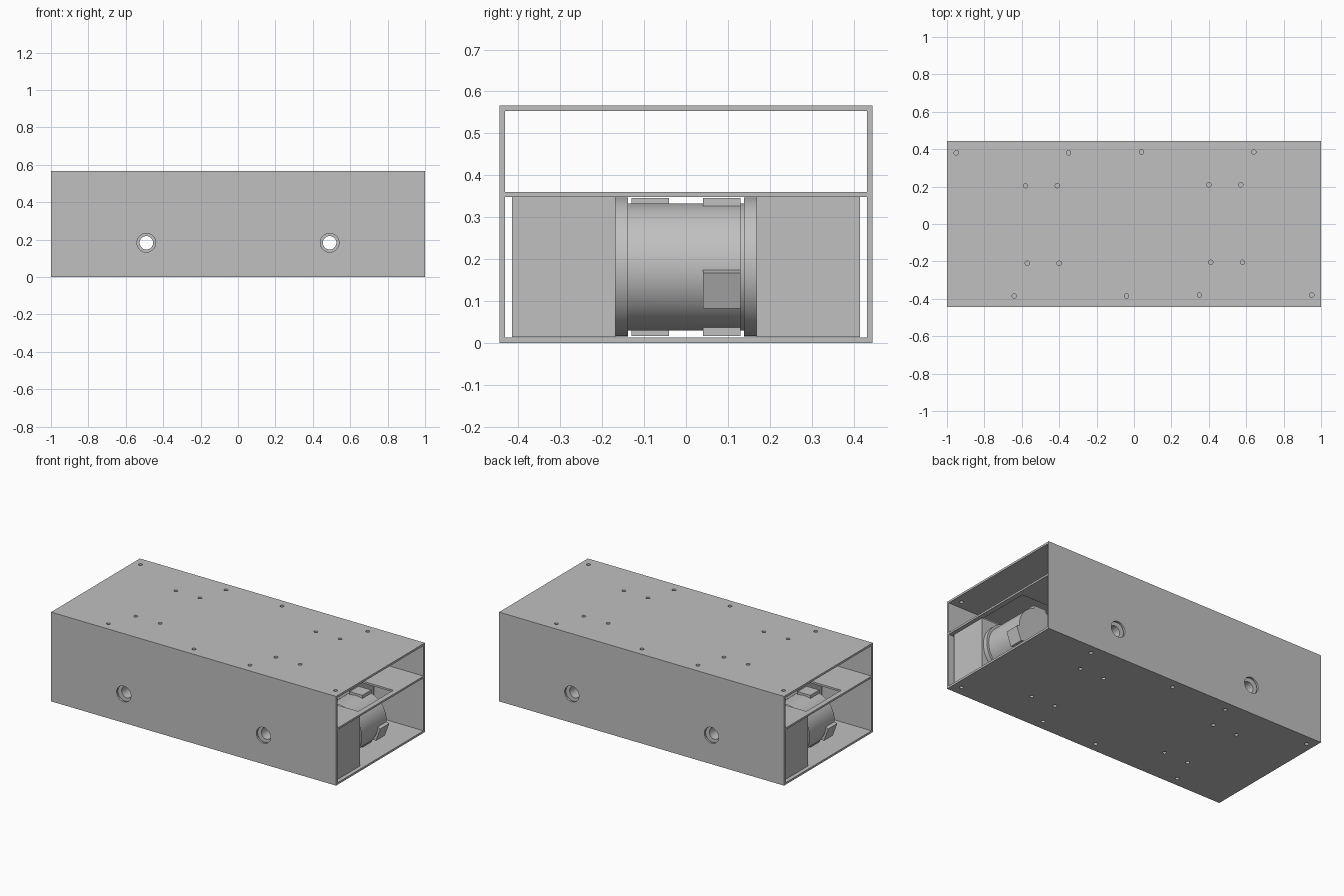
import bpy
from math import pi, cos, sin
from mathutils import Vector

if "Cube" in bpy.data.objects:
    bpy.data.objects.remove(bpy.data.objects["Cube"])

grey = bpy.data.materials.new("plain_grey")
grey.use_nodes = True
colour = (0.53, 0.53, 0.53, 1)
grey.diffuse_color = colour
grey.node_tree.nodes["Principled BSDF"].inputs["Base Color"].default_value = colour

WALL = 0.013
TOP, HALF_Y = 0.566, 0.445
SHELF_LOW, SHELF_TOP = 0.348, 0.36
AXLE_X, AXLE_Z = 0.49, 0.183
MOTOR_Z = 0.181


def finish(ob, name):
    ob.name = name
    ob.data.materials.clear()
    ob.data.materials.append(grey)
    return ob


def box(name, low, high):
    low, high = Vector(low), Vector(high)
    bpy.ops.mesh.primitive_cube_add(size=1, location=(low + high) / 2)
    ob = bpy.context.object
    ob.scale = high - low
    bpy.ops.object.transform_apply(location=True, rotation=True, scale=True)
    return finish(ob, name)


def rod(name, radius, low, high, axis, sides=48):
    """Cylinder between two points that differ along one axis."""
    low, high = Vector(low), Vector(high)
    turn = (pi / 2, 0, 0) if axis == "y" else (0, 0, 0)
    bpy.ops.mesh.primitive_cylinder_add(vertices=sides, radius=radius,
        depth=(high - low).length, location=(low + high) / 2, rotation=turn)
    bpy.ops.object.transform_apply(location=True, rotation=True, scale=True)
    return finish(bpy.context.object, name)


def combine(target, others, operation="DIFFERENCE"):
    for other in others:
        other.hide_render = True
        mod = target.modifiers.new("combine", "BOOLEAN")
        mod.operation, mod.solver, mod.object = operation, "EXACT", other
        bpy.context.view_layer.objects.active = target
        bpy.ops.object.modifier_apply(modifier=mod.name)
        bpy.data.objects.remove(other)
    return target


def smooth(ob):
    bpy.ops.object.select_all(action="DESELECT")
    ob.select_set(True)
    bpy.context.view_layer.objects.active = ob
    bpy.ops.object.shade_smooth_by_angle()


# Open-ended casing with two compartments divided by a shelf
casing = box("casing", (-1, -HALF_Y, 0), (1, HALF_Y, TOP))
inner = HALF_Y - WALL
cutters = [
    box("lower_space", (-1.1, -inner, WALL), (1.1, inner, SHELF_LOW)),
    box("upper_space", (-1.1, -inner, SHELF_TOP), (1.1, inner, TOP - WALL)),
]

# Shelf openings above the motors, and axle holes through the walls
for x in (-0.8, -0.18, 0.18, 0.8):
    cutters.append(box("opening", (x - 0.167, -0.175, 0.34), (x + 0.167, 0.175, 0.37)))
for x in (-AXLE_X, AXLE_X):
    cutters.append(rod("axle_cut", 0.05, (x, -0.5, AXLE_Z), (x, 0.5, AXLE_Z), "y"))

# Screw holes, repeated by a half turn about the vertical axis
screws = [(0.95, -0.38), (0.35, -0.38), (0.64, 0.385), (0.04, 0.385),
          (0.41, -0.205), (0.58, -0.205), (0.40, 0.21), (0.57, 0.21)]
for x, y in screws:
    for s in (1, -1):
        cutters.append(rod("screw_cut", 0.012, (s * x, s * y, -0.1),
                           (s * x, s * y, 0.7), "z", 16))
smooth(combine(casing, cutters))


def drive(label, centre, side, turn):
    """Gearbox on one wall with a motor reaching inwards from it."""
    def at(x, y, z):
        return Vector((turn * x, turn * side * y, z))

    def block(name, x0, x1, y0, y1, z0, z1):
        a, b = at(x0, y0, z0), at(x1, y1, z1)
        low = [min(p, q) for p, q in zip(a, b)]
        high = [max(p, q) for p, q in zip(a, b)]
        return box(name, low, high)

    mid = (centre + AXLE_X) / 2
    gearbox = block(label + "_gearbox", mid - 0.33, mid + 0.33,
                    0.168, 0.415, WALL + 0.0005, SHELF_LOW - 0.0005)
    bore = rod("bore", 0.036, at(AXLE_X, 0.1, AXLE_Z), at(AXLE_X, 0.5, AXLE_Z), "y")
    smooth(combine(gearbox, [bore]))

    # Motor flange, can and terminal tabs
    flange = rod(label + "_flange", 0.166, at(centre, 0.138, MOTOR_Z),
                 at(centre, 0.168, MOTOR_Z), "y", 64)
    smooth(flange)
    motor = rod(label + "_motor", 0.152, at(centre, 0.15, MOTOR_Z),
                at(centre, -0.13, MOTOR_Z), "y", 64)
    outward = 1 if centre > AXLE_X else -1
    tabs = []
    for angle in (pi / 2, -pi / 2, -0.35):
        tab = box("tab", (-0.025, -0.045, -0.045), (0.025, 0.045, 0.045))
        tab.rotation_euler.y = -angle if outward * turn > 0 else angle + pi
        tab.location = at(centre + outward * 0.14 * cos(angle), -0.085,
                          MOTOR_Z + 0.14 * sin(angle))
        bpy.ops.object.transform_apply(location=True, rotation=True, scale=True)
        tabs.append(tab)
    smooth(combine(motor, tabs, "UNION"))


for turn, end in ((1, "left"), (-1, "right")):
    drive(end + "_outer", 0.8, -1, turn)
    drive(end + "_inner", 0.18, 1, turn)
